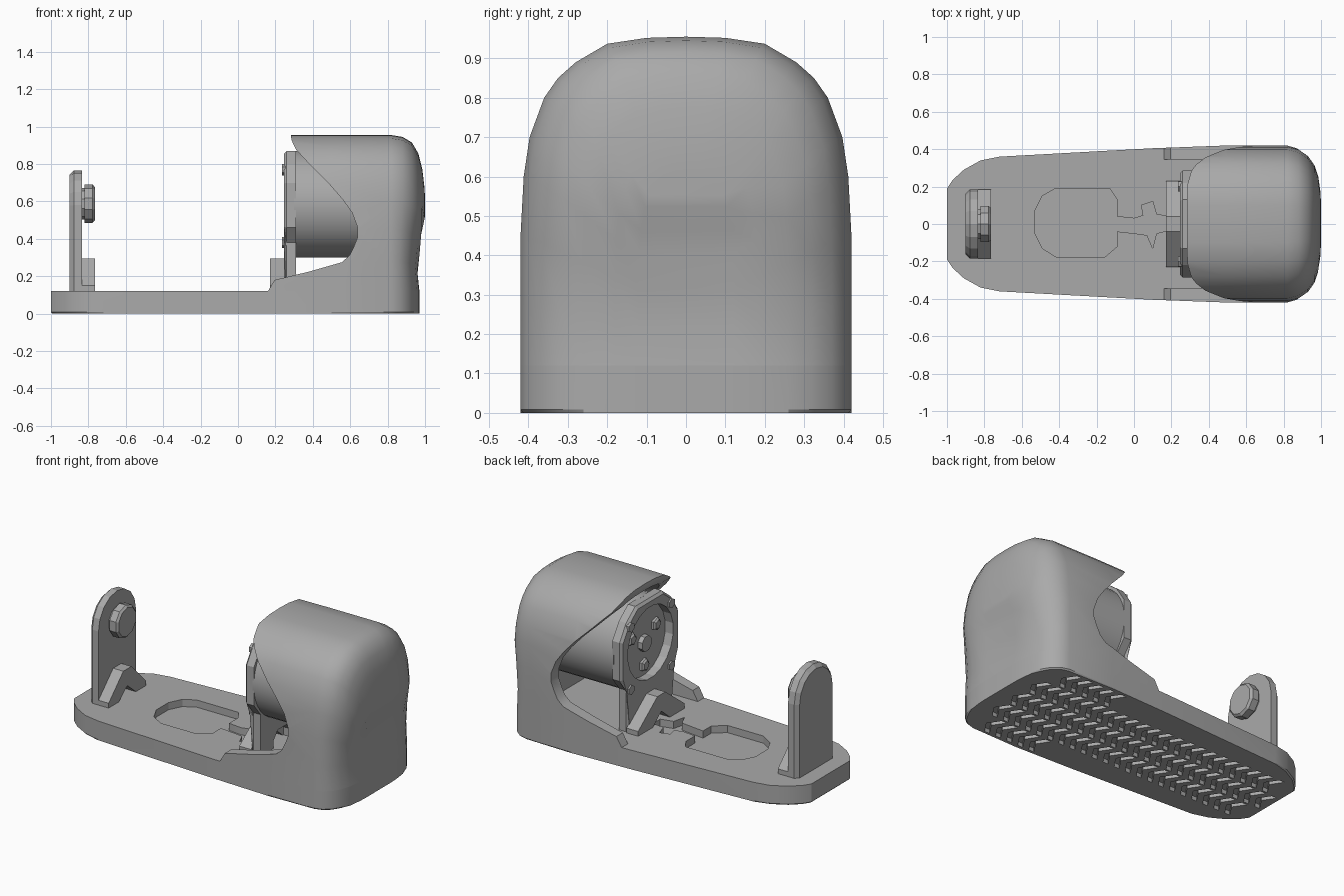
import bpy, bmesh, math
from mathutils import Vector

cube = bpy.data.objects.get("Cube")
if cube:
    bpy.data.objects.remove(cube)

grey = bpy.data.materials.new("matte grey")
grey.use_nodes = True
grey.diffuse_color = (0.4, 0.4, 0.4, 1)
grey.node_tree.nodes["Principled BSDF"].inputs["Base Color"].default_value = (0.4, 0.4, 0.4, 1)


def finish(name, bm):
    bmesh.ops.recalc_face_normals(bm, faces=bm.faces)
    mesh = bpy.data.meshes.new(name)
    bm.to_mesh(mesh)
    bm.free()
    mesh.materials.append(grey)
    obj = bpy.data.objects.new(name, mesh)
    bpy.context.collection.objects.link(obj)
    return obj


def add_prism(bm, pts, axis, a, b, chamfer=0.0):
    """Extrude a 2D outline along an axis from a to b; chamfer the first cap."""
    def place(p, t):
        return {"x": (t, p[0], p[1]), "y": (p[0], t, p[1]), "z": (p[0], p[1], t)}[axis]
    low = [bm.verts.new(place(p, a)) for p in pts]
    high = [bm.verts.new(place(p, b)) for p in pts]
    cap = bm.faces.new(low)
    bm.faces.new(high[::-1])
    n = len(pts)
    for i in range(n):
        bm.faces.new((low[i], high[i], high[(i + 1) % n], low[(i + 1) % n]))
    if chamfer:
        bmesh.ops.bevel(bm, geom=list(cap.edges), offset=chamfer, segments=1, affect='EDGES')


def prism(name, pts, axis, a, b, chamfer=0.0):
    bm = bmesh.new()
    add_prism(bm, pts, axis, a, b, chamfer)
    return finish(name, bm)


def circle(r, cz, n, cy=0.0, turn=0.5):
    return [(cy + r * math.cos(math.tau * (i + turn) / n),
             cz + r * math.sin(math.tau * (i + turn) / n)) for i in range(n)]


def mirrored(half):
    return half + [(-u, v) for u, v in reversed(half) if u > 0]


def cut(obj, cutter):
    cutter.hide_render = True
    mod = obj.modifiers.new("cut", 'BOOLEAN')
    mod.operation = 'DIFFERENCE'
    mod.solver = 'EXACT'
    mod.object = cutter
    bpy.context.view_layer.objects.active = obj
    bpy.ops.object.modifier_apply(modifier=mod.name)
    bpy.data.objects.remove(cutter)


def smooth(obj, angle=35):
    bpy.ops.object.select_all(action='DESELECT')
    obj.select_set(True)
    bpy.context.view_layer.objects.active = obj
    bpy.ops.object.shade_smooth_by_angle(angle=math.radians(angle))


# Hood: arched sections lofted along x, rounded at the closed end
FLOOR, TOP, HALF = 0.12, 0.955, 0.42
ARCH = [(0.42, 0.12), (0.42, 0.28), (0.42, 0.45), (0.412, 0.6), (0.397, 0.7), (0.36, 0.8),
        (0.325, 0.85), (0.28, 0.89), (0.2, 0.937), (0.1, 0.952), (0, 0.955)]
ENDS = [(0.1, 0.015, 0), (0.5, 0, 0), (0.82, 0, 0), (0.88, 0.015, 0.01), (0.93, 0.05, 0.04),
        (0.965, 0.1, 0.1), (0.985, 0.16, 0.18), (0.997, 0.24, 0.28), (1.0, 0.3, 0.34)]


def end_shift(x, z):
    dip = 0.03 if z < 0.2 else 0.04 if z < 0.32 else 0.025 if z < 0.47 else 0
    return x - dip * max(0, x - 0.8) / 0.2


def loft_hood(name, sections, bottom):
    bm = bmesh.new()
    rings = []
    for x, dy, dz in sections:
        sy, sz = (HALF - dy) / HALF, (TOP - dz - bottom) / (TOP - FLOOR)
        ring = [(y * sy, bottom + (z - FLOOR) * sz) for y, z in mirrored(ARCH)]
        rings.append([bm.verts.new((end_shift(x, z), y, z)) for y, z in ring])
    n = len(rings[0])
    for r, s in zip(rings, rings[1:]):
        for i in range(n):
            bm.faces.new((r[i], r[(i + 1) % n], s[(i + 1) % n], s[i]))
    for r in (rings[0], rings[-1]):
        for i in range(n // 2):
            bm.faces.new(list(dict.fromkeys((r[i], r[i + 1], r[n - 2 - i], r[n - 1 - i]))))
    return finish(name, bm)


hood = loft_hood("hood", ENDS, FLOOR)
cut(hood, loft_hood("hood_cavity", [(0, 0.075, 0.05), (0.88, 0.075, 0.05)], 0.05))
opening = [(-0.1, 1.1), (0.28, 1.1), (0.285, 0.93), (0.31, 0.877), (0.4, 0.78), (0.49, 0.69),
           (0.56, 0.61), (0.61, 0.54), (0.64, 0.46), (0.64, 0.41), (0.62, 0.36), (0.595, 0.31),
           (0.555, 0.275), (0.38, 0.225), (0.195, 0.18), (0.16, 0.12), (0.16, 0), (-0.1, 0)]
cut(hood, prism("hood_opening", opening, "y", -0.6, 0.6))
smooth(hood)

# Base plate: tapered outline that follows the hood end
side = [(-1, 0.19), (-0.97, 0.235), (-0.91, 0.29), (-0.82, 0.34), (-0.72, 0.36)]
side += [(end_shift(x, 0), HALF - dy) for x, dy, dz in ENDS]
outline = side + [(x, -y) for x, y in reversed(side)]
base = prism("base_plate", outline, "z", 0, FLOOR, 0.008)

# Shallow tray and cable channel in the top of the base
tray = [(-0.53, 0.07), (-0.49, 0.15), (-0.42, 0.19), (-0.13, 0.19), (-0.09, 0.13), (-0.09, 0.04),
        (0, 0.03), (0.05, 0.045), (0.04, 0.1), (0.1, 0.12), (0.12, 0.05), (0.2, 0.04),
        (0.2, -0.03), (0.12, -0.05), (0.1, -0.13), (0.07, -0.06), (0, -0.05), (-0.09, -0.04),
        (-0.09, -0.12), (-0.16, -0.18), (-0.41, -0.18), (-0.49, -0.13), (-0.53, -0.05)]
cut(base, prism("tray_cutter", tray, "z", 0.075, 0.2))


# Herringbone tread grooves in the underside
def half_width(x):
    for (x0, y0), (x1, y1) in zip(side, side[1:]):
        if x0 <= x <= x1:
            return y0 + (y1 - y0) * (x - x0) / (x1 - x0)
    return 0


bm = bmesh.new()
arm, slot = 0.075, 0.035
for band in range(-2, 3):
    yc = band * 0.162
    for k in range(24):
        x = -0.97 + k * 0.08
        reach = abs(yc) + arm + 0.015
        if reach < min(half_width(x - 0.01), half_width(x + 0.1)):
            vee = [(x, yc - arm), (x + 0.05, yc), (x, yc + arm),
                   (x + slot, yc + arm), (x + 0.05 + slot, yc), (x + slot, yc - arm)]
            add_prism(bm, vee, "z", -0.05, 0.025)
cut(base, finish("tread_cutter", bm))
smooth(base, 25)

# Motor can inside the hood
motor = prism("motor", circle(0.287, 0.585, 32), "x", 0.3, 0.8)
smooth(motor)
prism("motor_hub", circle(0.05, 0.585, 8), "x", 0.27, 0.31)
for i in range(3):
    a = math.tau * i / 3 + 0.5
    prism("motor_lug", circle(0.04, 0.585 + 0.14 * math.sin(a), 5, 0.14 * math.cos(a)),
          "x", 0.275, 0.31, 0.01)

# Motor bracket: faceted frame on legs with a round opening
frame = mirrored([(0.22, 0.1), (0.22, 0.38), (0.285, 0.46), (0.285, 0.7), (0.22, 0.8),
                  (0.13, 0.87)])
bracket = prism("motor_bracket", frame, "x", 0.245, 0.31, 0.015)
cut(bracket, prism("bracket_hole", circle(0.225, 0.6, 20), "x", 0.2, 0.4))
arch_gap = mirrored([(0.09, 0.05), (0.09, 0.17), (0.05, 0.22)])
cut(bracket, prism("bracket_gap", arch_gap, "x", 0.2, 0.4))
for s in (-1, 1):
    for z in (0.38, 0.77):
        prism("bracket_screw", circle(0.03, z, 6, s * 0.2), "x", 0.235, 0.26)

# Chevron feet on the bracket and the tail post
for name, half, a, b in (("bracket_foot", 0.23, 0.17, 0.25), ("post_foot", 0.185, -0.85, -0.765)):
    chevron = [(half, 0.115), (half, 0.15), (0.04, 0.295), (-0.04, 0.295), (-half, 0.15),
               (-half, 0.115), (-0.09, 0.115), (0, 0.19), (0.09, 0.115)]
    prism(name, chevron, "x", a, b)

# Tail post with a rounded top and a faceted pivot knob
arch = [(0.185 * math.cos(math.pi * i / 8), 0.58 + 0.185 * math.sin(math.pi * i / 8))
        for i in range(9)]
prism("tail_post", [(0.185, 0.09)] + arch + [(-0.185, 0.09)], "x", -0.9, -0.835, 0.022)
prism("pivot_collar", circle(0.085, 0.588, 10), "x", -0.84, -0.815)
prism("pivot_knob", circle(0.102, 0.588, 10), "x", -0.765, -0.82, 0.012)
